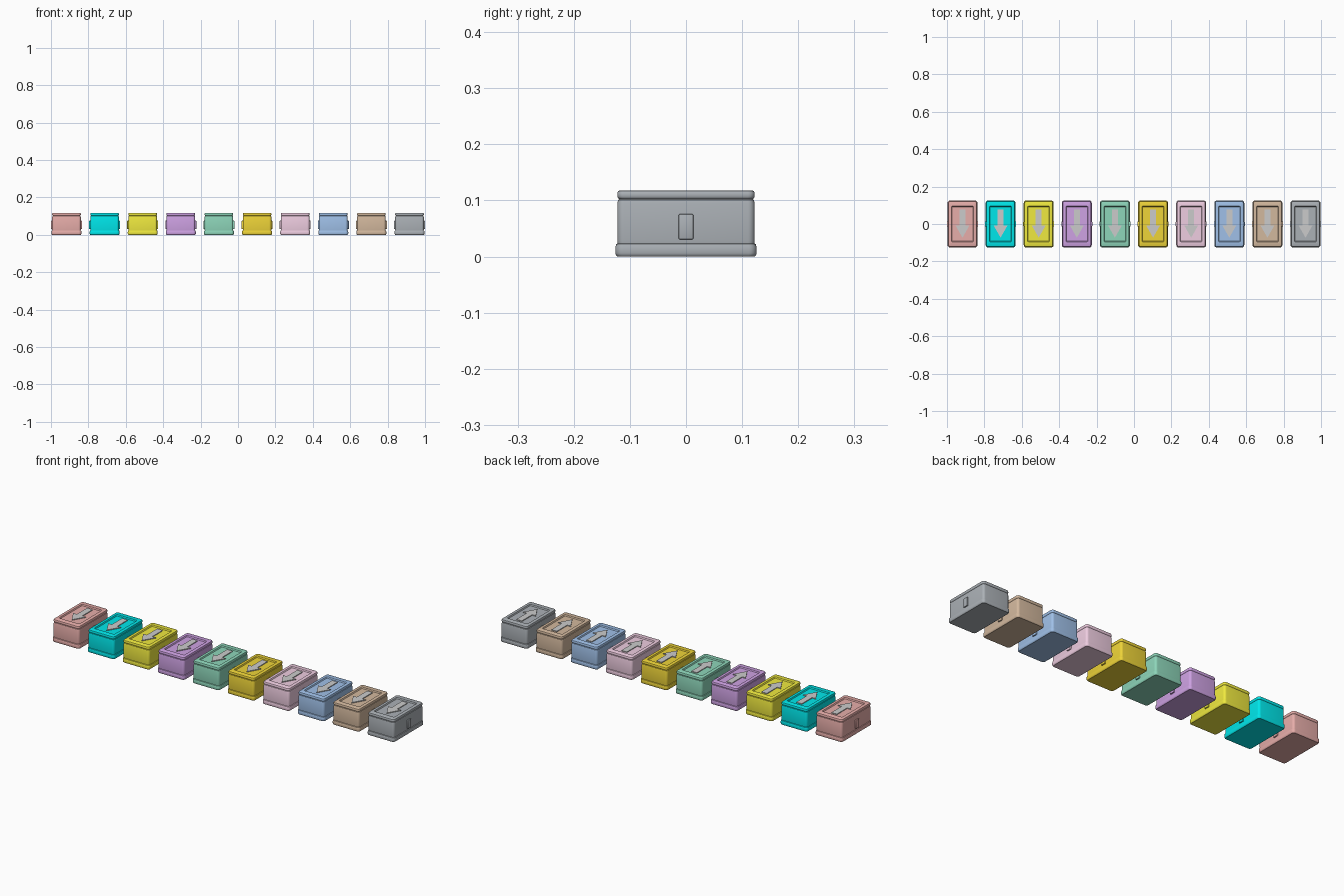
import bpy, bmesh, math

if "Cube" in bpy.data.objects:
    bpy.data.objects.remove(bpy.data.objects["Cube"])

N, STEP = 10, 0.2038
COLORS = [(0.80, 0.42, 0.40), (0.0, 0.80, 0.83), (0.87, 0.82, 0.05), (0.62, 0.36, 0.77),
          (0.27, 0.67, 0.49), (0.86, 0.66, 0.04), (0.86, 0.61, 0.75), (0.35, 0.53, 0.81),
          (0.65, 0.48, 0.34), (0.41, 0.44, 0.47)]


def material(name, rgb):
    m = bpy.data.materials.new(name)
    m.diffuse_color = (*rgb, 1)
    m.use_nodes = True
    m.node_tree.nodes["Principled BSDF"].inputs["Base Color"].default_value = m.diffuse_color
    return m


def finish(bm, name, mat, smooth=True):
    bmesh.ops.recalc_face_normals(bm, faces=bm.faces)
    me = bpy.data.meshes.new(name)
    bm.to_mesh(me)
    bm.free()
    ob = bpy.data.objects.new(name, me)
    bpy.context.collection.objects.link(ob)
    me.materials.append(mat)
    if smooth:
        bpy.context.view_layer.objects.active = ob
        ob.select_set(True)
        bpy.ops.object.shade_smooth_by_angle(angle=math.radians(35))
        ob.select_set(False)
    return ob


def loft(name, cx, profile, mat):
    """Stack rounded rectangles (half x, half y, z, corner radius), capped at both ends."""
    bm = bmesh.new()
    rings = []
    for hx, hy, z, r in profile:
        ring = []
        for k, (sx, sy) in enumerate([(1, 1), (-1, 1), (-1, -1), (1, -1)]):
            for i in range(6):
                a = math.pi / 2 * (k + i / 5)
                ring.append(bm.verts.new((cx + sx * (hx - r) + r * math.cos(a),
                                          sy * (hy - r) + r * math.sin(a), z)))
        rings.append(ring)
    for a, b in zip(rings, rings[1:]):
        for i in range(len(a)):
            j = (i + 1) % len(a)
            bm.faces.new((a[i], a[j], b[j], b[i]))
    bm.faces.new(rings[0])
    bm.faces.new(rings[-1])
    return finish(bm, name, mat)


def arrow(name, cx, z0, z1, mat):
    """Raised arrow on the lid, pointing to the front."""
    half = [(0.016, 0.078), (0.016, -0.008), (0.037, -0.008)]
    pts = half + [(0, -0.073)] + [(-x, y) for x, y in reversed(half)]
    bm = bmesh.new()
    face = bm.faces.new([bm.verts.new((cx + x, y, z0)) for x, y in pts])
    ext = bmesh.ops.extrude_face_region(bm, geom=[face])
    for v in ext["geom"]:
        if isinstance(v, bmesh.types.BMVert):
            v.co.z = z1
    return finish(bm, name, mat, False)


def latch(name, cx, side, mat):
    """Small bevelled tab in the middle of a long side."""
    bm = bmesh.new()
    bmesh.ops.create_cube(bm, size=1)
    for v in bm.verts:
        v.co.x = cx + side * 0.0765 + v.co.x * 0.0125
        v.co.y *= 0.026
        v.co.z = 0.053 + v.co.z * 0.045
    bmesh.ops.bevel(bm, geom=bm.edges[:], offset=0.002, segments=2, profile=0.5, affect='EDGES')
    return finish(bm, name, mat)


# Base skirt, main body and framed lid with a sunken panel
BASE = [(0.076, 0.122, 0, 0.011), (0.0785, 0.1245, 0.002, 0.013), (0.080, 0.126, 0.006, 0.014),
        (0.080, 0.126, 0.016, 0.014), (0.0785, 0.1245, 0.022, 0.013), (0.075, 0.121, 0.024, 0.011)]
BODY = [(0.075, 0.121, 0.02, 0.011), (0.0765, 0.1225, 0.028, 0.012), (0.0765, 0.1225, 0.094, 0.012),
        (0.075, 0.121, 0.101, 0.011), (0.072, 0.118, 0.103, 0.009)]
LID = [(0.072, 0.118, 0.102, 0.009), (0.075, 0.121, 0.104, 0.011), (0.0765, 0.1225, 0.107, 0.012),
       (0.0765, 0.1225, 0.113, 0.012), (0.075, 0.121, 0.1165, 0.011), (0.072, 0.118, 0.118, 0.009),
       (0.059, 0.095, 0.118, 0.004), (0.056, 0.092, 0.112, 0.003)]

arrow_mat = material("arrow_grey", (0.84, 0.84, 0.84))
for n, rgb in enumerate(COLORS):
    x = (n - (N - 1) / 2) * STEP
    mat = material(f"box_colour_{n + 1}", rgb)
    loft(f"base_{n + 1}", x, BASE, mat)
    loft(f"body_{n + 1}", x, BODY, mat)
    loft(f"lid_{n + 1}", x, LID, mat)
    arrow(f"arrow_{n + 1}", x, 0.111, 0.116, arrow_mat)
    for s, label in ((-1, "left"), (1, "right")):
        latch(f"latch_{label}_{n + 1}", x, s, mat)
